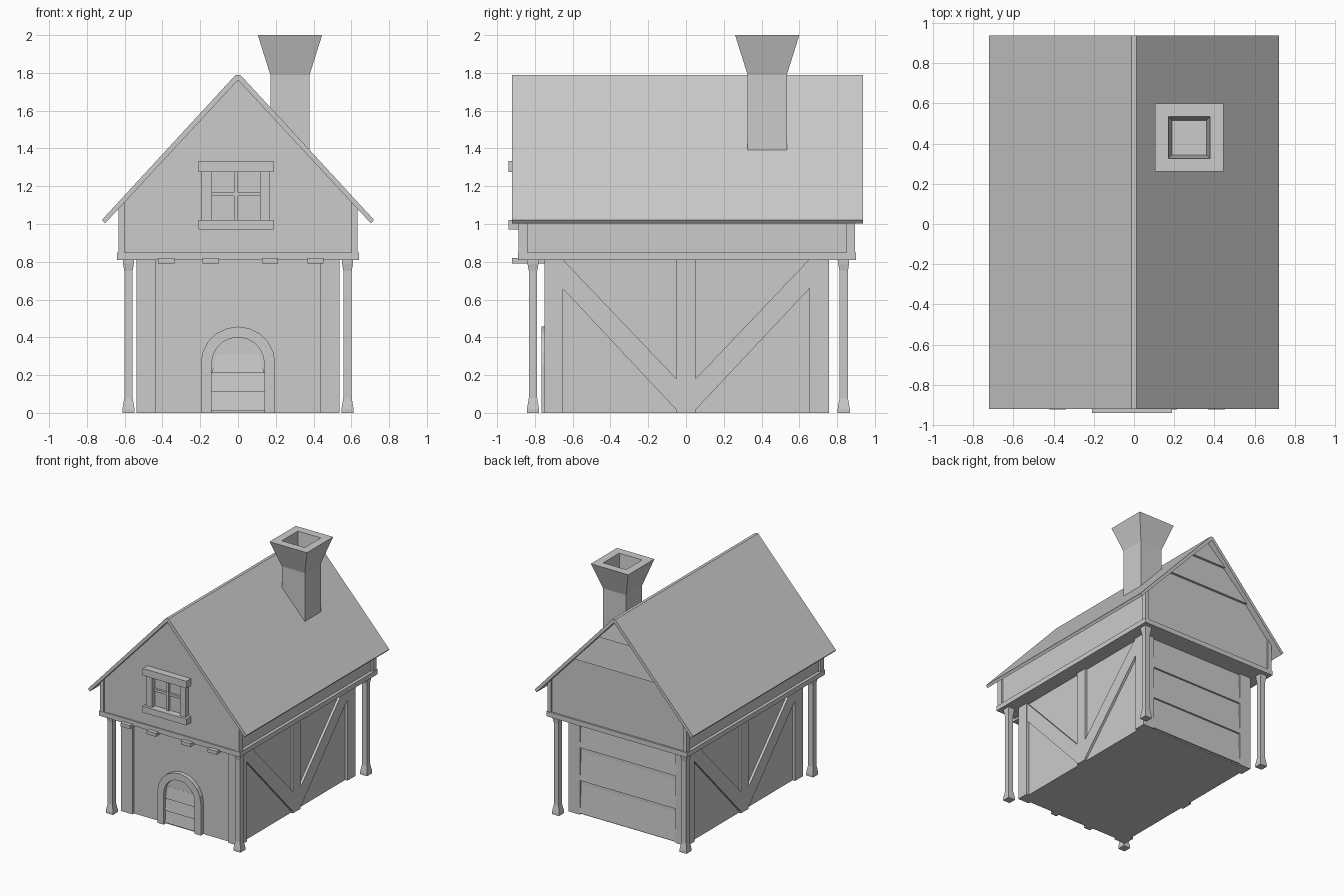
import bpy, bmesh, math

if "Cube" in bpy.data.objects:
    bpy.data.objects.remove(bpy.data.objects["Cube"])


def finish(name, bm):
    bmesh.ops.recalc_face_normals(bm, faces=bm.faces)
    me = bpy.data.meshes.new(name)
    bm.to_mesh(me)
    bm.free()
    ob = bpy.data.objects.new(name, me)
    bpy.context.collection.objects.link(ob)
    return ob


def prism(name, pts, lo, hi, axis='Y'):
    """Extrude a profile: (x, z) points along Y, or (y, z) points along X."""
    bm = bmesh.new()
    to3 = (lambda p, t: (p[0], t, p[1])) if axis == 'Y' else (lambda p, t: (t, p[0], p[1]))
    a = [bm.verts.new(to3(p, lo)) for p in pts]
    b = [bm.verts.new(to3(p, hi)) for p in pts]
    bm.faces.new(a)
    bm.faces.new(b)
    n = len(pts)
    for i in range(n):
        bm.faces.new((a[i], a[(i + 1) % n], b[(i + 1) % n], b[i]))
    return finish(name, bm)


def box(name, x0, x1, y0, y1, z0, z1):
    return prism(name, [(x0, z0), (x1, z0), (x1, z1), (x0, z1)], y0, y1)


def square_stack(name, cx, cy, rings):
    """Skin a stack of square rings (half width, z)."""
    bm = bmesh.new()
    loops = [[bm.verts.new((cx + sx * h, cy + sy * h, z))
              for sx, sy in ((-1, -1), (1, -1), (1, 1), (-1, 1))] for h, z in rings]
    for a, b in zip(loops, loops[1:]):
        for i in range(4):
            bm.faces.new((a[i], a[(i + 1) % 4], b[(i + 1) % 4], b[i]))
    bm.faces.new(loops[0])
    bm.faces.new(loops[-1])
    return finish(name, bm)


def clapboard(name, w0, w1, z0, z1, y_wall, out):
    """Wedge board whose lower edge stands out from the wall."""
    bm = bmesh.new()
    for s in (-1, 1):
        bm.verts.new((s * w0, y_wall, z0))
        bm.verts.new((s * w0, y_wall + out, z0))
        bm.verts.new((s * w1, y_wall, z1))
        bm.verts.new((s * w1, y_wall + out * 0.15, z1))
    bmesh.ops.convex_hull(bm, input=bm.verts)
    bmesh.ops.dissolve_limit(bm, angle_limit=0.01, verts=bm.verts, edges=bm.edges)
    return finish(name, bm)


def arc(r, cz, n=10):
    return [(r * math.cos(math.pi * i / n), cz + r * math.sin(math.pi * i / n))
            for i in range(n + 1)]


# Ground floor walls and corner timbers
box("lower_walls", -0.515, 0.515, -0.73, 0.74, 0, 0.82)
for sx in (-1, 1):
    x0, x1 = sorted((sx * 0.435, sx * 0.537))
    box("corner_timber_front", x0, x1, -0.75, -0.65, 0, 0.815)
    box("corner_timber_back", x0, x1, 0.655, 0.757, 0, 0.815)
    # Side timber frame: middle stud and two braces rising to the corners
    s0, s1 = sorted((sx * 0.50, sx * 0.535))
    box("middle_stud", s0, s1, -0.05, 0.05, 0, 0.815)
    for sy in (-1, 1):
        prism("diagonal_brace", [(sy * 0.05, 0.015), (sy * 0.05, 0.18),
                                 (sy * 0.655, 0.815), (sy * 0.655, 0.66)], s0, s1, 'X')

# Back wall boards
for i in range(3):
    clapboard("back_board", 0.437, 0.437, 0.27 * i + 0.01, 0.27 * i + 0.28, 0.735, 0.02)

# Door with arched surround
prism("door_surround", [(0.197, 0)] + arc(0.197, 0.26) + [(-0.197, 0), (-0.14, 0)]
      + arc(0.14, 0.26)[::-1] + [(0.14, 0)], -0.765, -0.72)
prism("door", [(0.145, 0)] + arc(0.145, 0.26) + [(-0.145, 0)], -0.736, -0.72)
for i in range(3):
    clapboard("door_board", 0.14, 0.14 if i < 2 else 0.11,
              0.1 * i + 0.01, 0.1 * i + 0.11, -0.735, -0.012)

# Free-standing posts under the overhang
for x in (-0.58, 0.58):
    for y in (-0.81, 0.835):
        square_stack("support_post", x, y, [(0.032, 0), (0.032, 0.02), (0.022, 0.08),
                                            (0.022, 0.75), (0.029, 0.79), (0.029, 0.815)])

# Joist ends under the front overhang
for x in (-0.38, -0.145, 0.17, 0.41):
    box("joist", x - 0.043, x + 0.043, -0.922, -0.72, 0.792, 0.82)

# Upper floor with gables
prism("upper_walls", [(-0.615, 0.815), (0.615, 0.815), (0.615, 1.115),
                      (0, 1.772), (-0.615, 1.115)], -0.88, 0.885)
box("sill_beam", -0.64, 0.64, -0.89, 0.90, 0.81, 0.85)
for sx in (-1, 1):
    for y0, y1 in ((-0.888, -0.84), (0.85, 0.895)):
        prism("upper_corner_post", [(sx * 0.60, 0.84), (sx * 0.633, 0.84),
                                    (sx * 0.633, 1.095), (sx * 0.60, 1.13)], y0, y1)

# Back gable boards
for z0, z1 in ((1.35, 1.61), (1.59, 1.76)):
    clapboard("gable_board", (1.77 - z0) / 1.07, (1.77 - z1) / 1.07, z0, z1, 0.88, 0.025)

# Roof
prism("roof", [(0.012, 1.79), (0.72, 1.022), (0.704, 1.003), (0, 1.762),
               (-0.704, 1.003), (-0.72, 1.022), (-0.012, 1.79)], -0.92, 0.937)

# Gable window
box("window_lintel", -0.208, 0.188, -0.94, -0.87, 1.275, 1.333)
box("window_sill", -0.208, 0.188, -0.94, -0.87, 0.97, 1.022)
box("window_jamb_left", -0.196, -0.137, -0.918, -0.87, 1.02, 1.277)
box("window_jamb_right", 0.116, 0.166, -0.918, -0.87, 1.02, 1.277)
box("window_crossbar", -0.14, 0.12, -0.898, -0.87, 1.148, 1.168)
box("window_mullion", -0.02, 0.0, -0.9, -0.87, 1.02, 1.277)

# Hollow chimney
square_stack("chimney", 0.275, 0.43, [(0.104, 1.36), (0.104, 1.79), (0.17, 2.0),
                                      (0.104, 2.0), (0.086, 1.79)])
